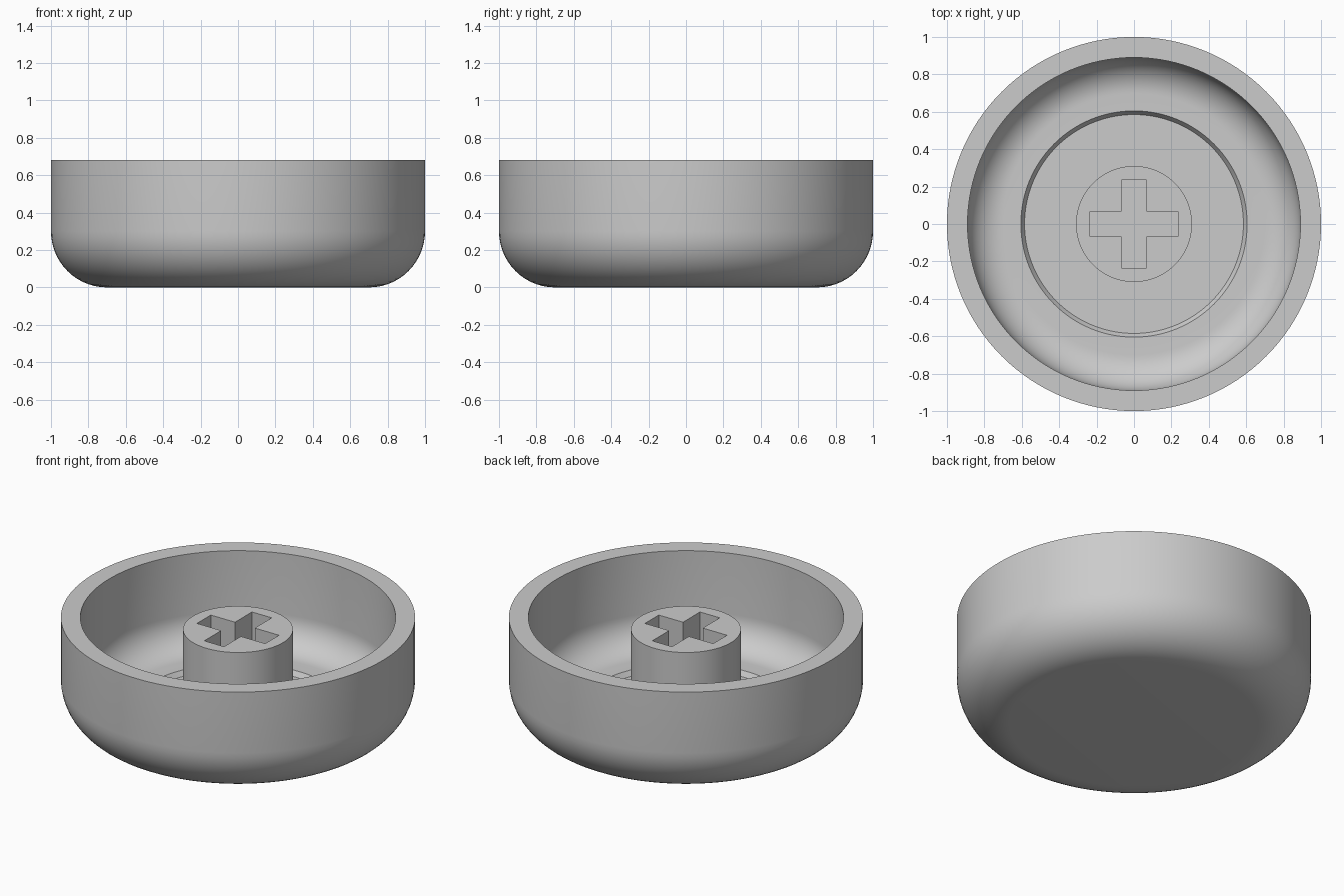
import bpy, bmesh, math
from mathutils import Matrix, Vector

cube = bpy.data.objects.get("Cube")
if cube:
    bpy.data.objects.remove(cube, do_unlink=True)

SEGMENTS = 128
HEIGHT = 0.68
WALL = 0.11
FILLET = 0.30
STEM_TOP = 0.605
FLOOR = 0.08

# One plain grey plastic
grey = bpy.data.materials.new("grey_plastic")
grey.use_nodes = True
colour = (0.6, 0.6, 0.6, 1)
grey.diffuse_color = colour
grey.node_tree.nodes["Principled BSDF"].inputs["Base Color"].default_value = colour


def add_object(name, bm):
    bmesh.ops.recalc_face_normals(bm, faces=bm.faces)
    mesh = bpy.data.meshes.new(name)
    bm.to_mesh(mesh)
    bm.free()
    mesh.materials.append(grey)
    obj = bpy.data.objects.new(name, mesh)
    bpy.context.collection.objects.link(obj)
    return obj


def corner(radius, steps=14):
    """Quarter arc from the underside up to the side wall."""
    centre = 1 - FILLET
    return [(centre + radius * math.sin(a), FILLET - radius * math.cos(a))
            for a in (math.pi / 2 * i / steps for i in range(steps + 1))]


def lathe(name, profile):
    bm = bmesh.new()
    verts = [bm.verts.new((r, 0, z)) for r, z in profile]
    edges = [bm.edges.new(pair) for pair in zip(verts, verts[1:])]
    bmesh.ops.spin(bm, geom=verts + edges, cent=(0, 0, 0), axis=(0, 0, 1),
                   angle=math.tau, steps=SEGMENTS, use_duplicate=False)
    bmesh.ops.remove_doubles(bm, verts=bm.verts, dist=1e-4)
    return add_object(name, bm)


# Round cup with rounded base, recessed floor and central stem
profile = [(0, 0)] + corner(FILLET) + [(1, HEIGHT), (1 - WALL, HEIGHT)]
profile += corner(FILLET - WALL)[::-1]
profile += [(0.605, WALL), (0.585, FLOOR), (0.31, FLOOR), (0.31, STEM_TOP), (0, STEM_TOP)]
cap = lathe("round_cap", profile)

# Cross-shaped socket cutter: one outline corner turned four times
ARM, HALF = 0.235, 0.068
bm = bmesh.new()
outline = []
for turn in range(4):
    rot = Matrix.Rotation(turn * math.pi / 2, 3, "Z")
    for x, y in ((ARM, -HALF), (ARM, HALF), (HALF, HALF)):
        outline.append(bm.verts.new(rot @ Vector((x, y, 0.1))))
face = bm.faces.new(outline)
top = bmesh.ops.extrude_face_region(bm, geom=[face])["geom"]
bmesh.ops.translate(bm, vec=(0, 0, 0.7),
                    verts=[v for v in top if isinstance(v, bmesh.types.BMVert)])
cutter = add_object("socket_cutter", bm)
cutter.hide_render = True
cutter.hide_viewport = True

# Cut the socket into the stem
socket = cap.modifiers.new("cross_socket", "BOOLEAN")
socket.operation = "DIFFERENCE"
socket.solver = "EXACT"
socket.object = cutter
bpy.context.view_layer.objects.active = cap
cap.select_set(True)
bpy.ops.object.modifier_apply(modifier=socket.name)
bpy.data.objects.remove(cutter, do_unlink=True)
bpy.ops.object.shade_smooth_by_angle(angle=math.radians(30))
